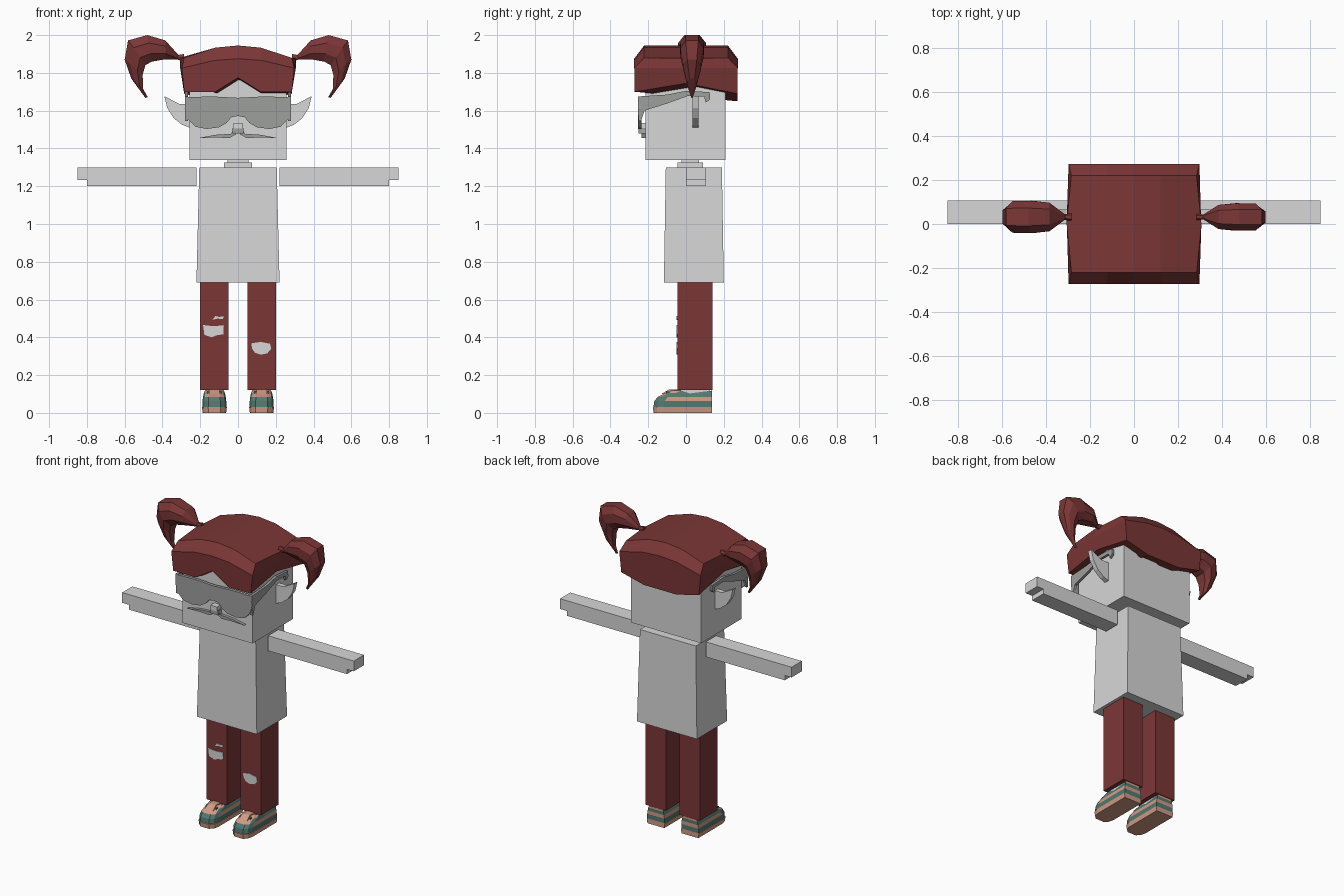
import bpy, bmesh

if "Cube" in bpy.data.objects:
    bpy.data.objects.remove(bpy.data.objects["Cube"], do_unlink=True)


def material(name, r, g, b):
    m = bpy.data.materials.new(name)
    m.use_nodes = True
    m.diffuse_color = (r, g, b, 1)
    m.node_tree.nodes["Principled BSDF"].inputs["Base Color"].default_value = (r, g, b, 1)
    return m


PALE = material("pale_grey", 0.68, 0.68, 0.68)
RED = material("dark_red", 0.2, 0.037, 0.037)
GREY = material("tinted_grey", 0.34, 0.35, 0.34)
SALMON = material("salmon", 0.64, 0.33, 0.23)
TEAL = material("teal", 0.085, 0.19, 0.165)


def mesh(name, verts, faces, *mats):
    me = bpy.data.meshes.new(name)
    me.from_pydata(verts, [], faces)
    bm = bmesh.new()
    bm.from_mesh(me)
    bmesh.ops.recalc_face_normals(bm, faces=bm.faces)
    bm.to_mesh(me)
    bm.free()
    ob = bpy.data.objects.new(name, me)
    bpy.context.collection.objects.link(ob)
    for m in mats:
        me.materials.append(m)
    return ob


def loft(name, rings, *mats):
    """Skin equal-length rings and cap both ends."""
    n = len(rings[0])
    faces = [(k * n + i, k * n + (i + 1) % n, (k + 1) * n + (i + 1) % n, (k + 1) * n + i)
             for k in range(len(rings) - 1) for i in range(n)]
    last = (len(rings) - 1) * n
    faces += [tuple(range(n)), tuple(range(last, last + n))]
    return mesh(name, [p for r in rings for p in r], faces, *mats)


def rect(x0, x1, y0, y1, z):
    return [(x0, y0, z), (x1, y0, z), (x1, y1, z), (x0, y1, z)]


def box(name, x0, x1, y0, y1, z0, z1, mat):
    return loft(name, [rect(x0, x1, y0, y1, z0), rect(x0, x1, y0, y1, z1)], mat)


def front_plate(name, outline, y0, y1, mat):
    return loft(name, [[(x, y, z) for x, z in outline] for y in (y0, y1)], mat)


def side_plate(name, outline, x0, x1, mat):
    return loft(name, [[(x, y, z) for y, z in outline] for x in (x0, x1)], mat)


SIDES = (("left", 1), ("right", -1))

# Body and head
loft("torso", [rect(-.22, .22, -.117, .2, .69), rect(-.205, .205, -.107, .19, 1.3)], PALE)
box("neck_base", -.075, .075, -.045, .09, 1.295, 1.325, PALE)
box("neck", -.055, .055, -.025, .07, 1.32, 1.345, PALE)
box("head", -.258, .256, -.215, .21, 1.34, 1.8, PALE)

# Hair cap: rings for the hem, the brow line and the crown
hair_x = [-1, -.42, 0, .42, 1]


def hair_ring(width, depth, bulge, heights):
    ring = [(x * width, -depth) for x in hair_x] + [(width + bulge, 0)]
    ring += [(-x * width, depth) for x in hair_x] + [(-width - bulge, 0)]
    return [(x, y, z) for (x, y), z in zip(ring, heights)]


def arc(low, high):
    row = [high - (high - low) * x * x for x in hair_x]
    return row + [low] + row + [low]


hem = [1.7, 1.7, 1.775, 1.7, 1.7, 1.745, 1.69, 1.65, 1.65, 1.65, 1.69, 1.745]
rings = [hair_ring(.285, .272, 0, hem),
         hair_ring(.298, .274, .008, arc(1.825, 1.875)),
         hair_ring(.285, .222, .022, arc(1.88, 1.945))]
n = len(hem)
hair_faces = [(k * n + i, k * n + (i + 1) % n, (k + 1) * n + (i + 1) % n, (k + 1) * n + i)
              for k in range(2) for i in range(n)]
for base in (0, 2 * n):
    for strip in ((0, 1, 9, 10, 11), (1, 2, 8, 9), (2, 3, 7, 8), (3, 4, 5, 6, 7)):
        hair_faces.append(tuple(base + i for i in strip))
mesh("hair_cap", [p for r in rings for p in r], hair_faces, RED)

# Pigtails: upper edge point, lower edge point, half depth
pigtail = [((.285, 1.9), (.285, 1.86), .015), ((.315, 1.895), (.32, 1.87), .012),
           ((.385, 1.972), (.385, 1.872), .058), ((.48, 2.0), (.455, 1.86), .066),
           ((.582, 1.972), (.49, 1.842), .064), ((.6, 1.87), (.505, 1.79), .048),
           ((.565, 1.77), (.502, 1.715), .026), ((.49, 1.667), (.478, 1.672), .004)]
for side, s in SIDES:
    depth = .95 if s > 0 else 1.12
    sections = []
    for (ax, az), (bx, bz), d in pigtail:
        section = []
        for t, w in ((0, .55), (.3, 1), (.7, 1), (1, .55)):
            section.append((s * (ax + (bx - ax) * t), .032 + d * w * depth, az + (bz - az) * t))
        section += [(x, .064 - y, z) for x, y, z in reversed(section)]
        sections.append(section)
    loft(side + "_pigtail", sections, RED)

# Glasses
half_lens = [(0, 1.668), (.13, 1.675), (.275, 1.672), (.282, 1.61), (.265, 1.555),
             (.225, 1.515), (.165, 1.503), (.1, 1.512), (.06, 1.535), (.035, 1.565), (0, 1.572)]
lens_outline = half_lens + [(-x, z) for x, z in reversed(half_lens[1:-1])]
front_plate("glasses_front", lens_outline, -.255, -.235, GREY)
temple = [(-.255, 1.675), (-.1, 1.685), (0, 1.705), (.125, 1.698), (.128, 1.66), (.105, 1.643),
          (.095, 1.675), (.01, 1.678), (-.1, 1.638), (-.22, 1.6), (-.238, 1.545), (-.25, 1.545)]
for side, s in SIDES:
    side_plate(side + "_glasses_temple", temple, s * .264, s * .28, GREY)

# Nose and moustache
box("nose", -.024, .024, -.255, -.21, 1.505, 1.535, PALE)
box("nose_bridge", -.028, .028, -.252, -.21, 1.48, 1.508, GREY)
whisker = [(.01, 1.505), (.025, 1.505), (.035, 1.478), (.12, 1.472), (.21, 1.455),
           (.12, 1.458), (.045, 1.455), (.01, 1.475)]
for side, s in SIDES:
    front_plate(side + "_moustache", [(s * x, z) for x, z in whisker], -.235, -.214, GREY)

# Pointed ears
ear = [(.25, 1.635), (.31, 1.635), (.39, 1.677), (.375, 1.615), (.34, 1.56), (.295, 1.525), (.25, 1.508)]
for side, s in SIDES:
    front_plate(side + "_ear", [(s * x, z) for x, z in ear], .035, .066, PALE)

# Arms with a stepped hand end
arm = [(.22, 1.2), (.8, 1.2), (.8, 1.232), (.85, 1.232), (.85, 1.3), (.22, 1.3)]
for side, s in SIDES:
    front_plate(side + "_arm", [(s * x, z) for x, z in arm], 0, .107, PALE)

# Trouser legs and torn knees
for side, s in SIDES:
    box(side + "_trouser_leg", s * .05, s * .2, -.045, .14, .12, .7, RED)
tears = {
    "right_knee_tear": [(-.185, .465), (-.13, .459), (-.075, .464), (-.078, .415), (-.11, .412),
                        (-.14, .4), (-.178, .413)],
    "right_small_tear": [(-.135, .492), (-.12, .513), (-.1, .508), (-.075, .512), (-.08, .497), (-.11, .499)],
    "left_knee_tear": [(.07, .368), (.12, .376), (.17, .366), (.176, .34), (.155, .315),
                       (.12, .308), (.09, .318), (.075, .34)],
}
for name, outline in tears.items():
    front_plate(name, outline, -.049, -.044, PALE)

# Shoes: layers of toe position, height and half width
layers = [(-.172, 0, .062), (-.175, .03, .066), (-.172, .032, .063), (-.168, .062, .063),
          (-.15, .085, .06), (-.11, .105, .056), (-.08, .118, .05)]
for side, s in SIDES:
    cx = s * .125
    rings = []
    for toe, z, w in layers:
        half = [(w * .5, toe), (w * .85, toe + .02), (w, toe + .055), (w, .02), (w, .138)]
        outline = half + [(-x, y) for x, y in reversed(half)]
        rings.append([(cx + x, y, z - (.015 if z > .1 and 0 < y < .1 else 0)) for x, y in outline])
    shoe = loft(side + "_shoe", rings, SALMON, TEAL)
    for f in shoe.data.polygons:
        z, toe = f.center.z, f.center.y < -.1
        if .031 < z < .06 or (toe and .06 < z < .092) or (not toe and .09 < z < .106):
            f.material_index = 1
    box(side + "_sock", cx - .047, cx + .047, -.03, .125, .09, .125, PALE)
    # Strap and laces over the instep
    loft(side + "_tongue", [rect(cx - .03, cx + .03, -.13, -.03, .1),
                            rect(cx - .026, cx + .026, -.09, -.03, .124)], SALMON)
    box(side + "_lace", cx - .04, cx + .04, -.105, -.088, .102, .114, TEAL)
